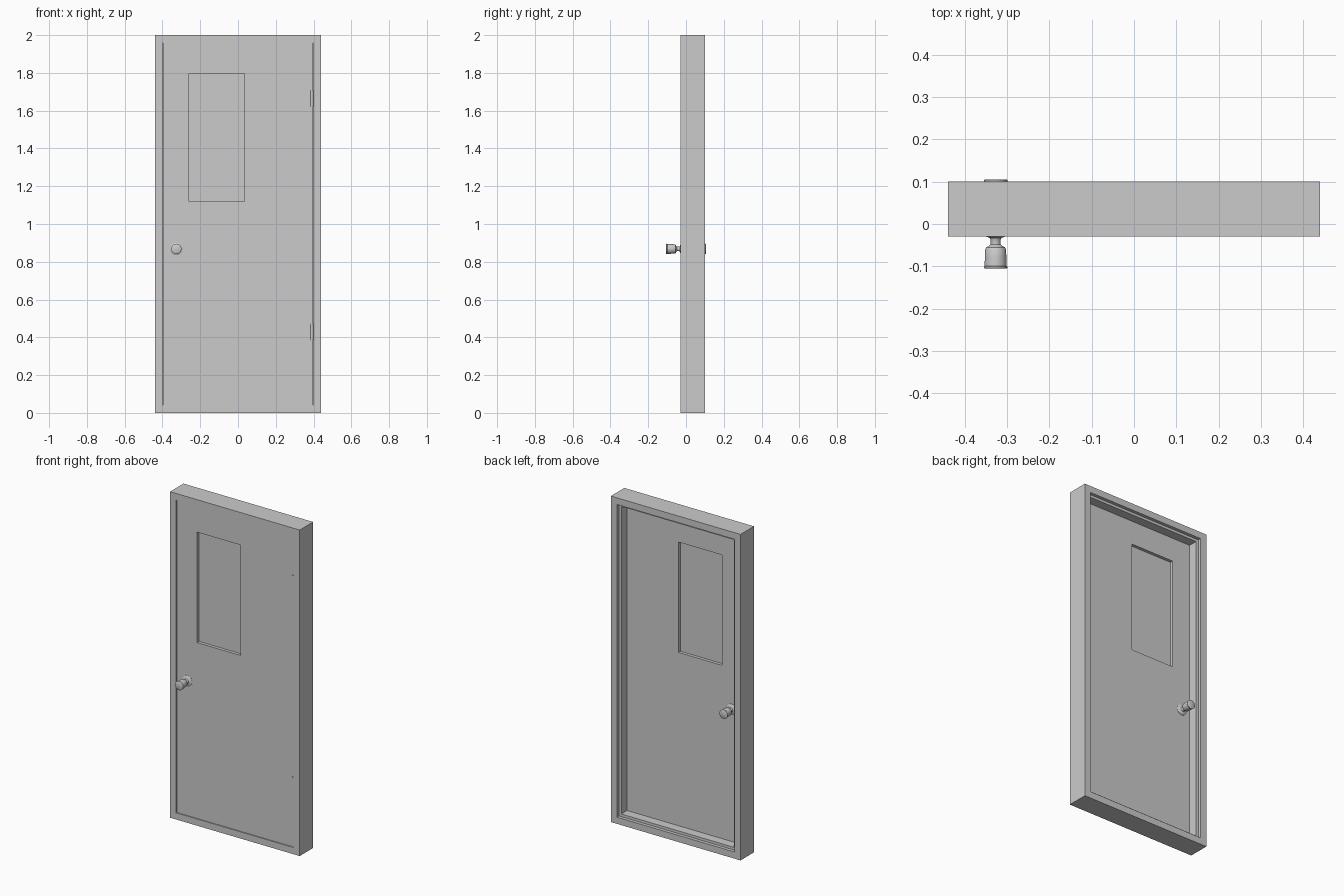
import bpy, bmesh, math
from mathutils import Matrix

if "Cube" in bpy.data.objects:
    bpy.data.objects.remove(bpy.data.objects["Cube"])


def finish(name, bm):
    bmesh.ops.recalc_face_normals(bm, faces=bm.faces)
    mesh = bpy.data.meshes.new(name)
    bm.to_mesh(mesh)
    bm.free()
    obj = bpy.data.objects.new(name, mesh)
    bpy.context.collection.objects.link(obj)
    return obj


def smooth(obj):
    bpy.ops.object.select_all(action='DESELECT')
    obj.select_set(True)
    bpy.context.view_layer.objects.active = obj
    bpy.ops.object.shade_smooth_by_angle(angle=math.radians(35))


def rect_sweep(name, sections):
    """Closed ring solid: each section is a rectangle (x0, x1, z0, z1) at depth y."""
    bm = bmesh.new()
    rings = []
    for (x0, x1, z0, z1), y in sections:
        corners = [(x0, z0), (x1, z0), (x1, z1), (x0, z1)]
        rings.append([bm.verts.new((x, y, z)) for x, z in corners])
    for a, b in zip(rings, rings[1:] + rings[:1]):
        for i in range(4):
            j = (i + 1) % 4
            bm.faces.new((a[i], a[j], b[j], b[i]))
    return finish(name, bm)


def box(name, x0, x1, y0, y1, z0, z1):
    bm = bmesh.new()
    bmesh.ops.create_cube(bm, size=1)
    bmesh.ops.scale(bm, vec=(x1 - x0, y1 - y0, z1 - z0), verts=bm.verts)
    bmesh.ops.translate(bm, vec=((x0 + x1) / 2, (y0 + y1) / 2, (z0 + z1) / 2), verts=bm.verts)
    return finish(name, bm)


def lathe_y(name, profile, x, z, side, n=32):
    """Turn (radius, distance) points around a y-directed axis."""
    bm = bmesh.new()
    rings = [[bm.verts.new((x + r * math.cos(2 * math.pi * i / n), side * d,
                            z + r * math.sin(2 * math.pi * i / n))) for i in range(n)]
             for r, d in profile]
    for a, b in zip(rings, rings[1:]):
        for i in range(n):
            j = (i + 1) % n
            bm.faces.new((a[i], a[j], b[j], b[i]))
    bm.faces.new(rings[0])
    bm.faces.new(rings[-1])
    smooth(finish(name, bm))


def inset(d):
    return (-0.44 + d, 0.44 - d, d, 2 - d)


# Frame with rebates either side of a raised stop
HALF = 0.024
frame_profile = [(0, -0.03), (0.041, -0.03), (0.041, HALF), (0.057, HALF),
                 (0.057, 0.08), (0.041, 0.08), (0.041, 0.10), (0, 0.10)]
rect_sweep("door_frame", [(inset(d), y) for d, y in frame_profile])

# Door leaf with window opening
leaf = (-0.397, 0.397, 0.041, 1.957)
window = (-0.26, 0.035, 1.12, 1.797)
rect_sweep("door_leaf", [(leaf, -HALF), (window, -HALF), (window, HALF), (leaf, HALF)])

# Window pane set into the leaf
box("window_pane", window[0], window[1], -0.005, 0.005, window[2], window[3])

# Knobs on both faces: rosette, neck, flared head
knob = [(0.033, HALF - 0.002), (0.033, 0.0255), (0.029, 0.028), (0.020, 0.0305),
        (0.014, 0.033), (0.012, 0.037), (0.012, 0.048), (0.016, 0.052),
        (0.022, 0.055), (0.0245, 0.060), (0.0255, 0.080), (0.026, 0.099),
        (0.0275, 0.101), (0.0275, 0.104), (0.026, 0.105)]
for label, side in (("front", -1), ("back", 1)):
    lathe_y(label + "_knob", knob, -0.327, 0.868, side)

# Hinge barrels at the right edge
for label, z in (("lower", 0.428), ("upper", 1.665)):
    bm = bmesh.new()
    bmesh.ops.create_cone(bm, cap_ends=True, segments=16, radius1=0.008, radius2=0.008,
                          depth=0.085, matrix=Matrix.Translation((0.391, -0.022, z)))
    smooth(finish(label + "_hinge", bm))
